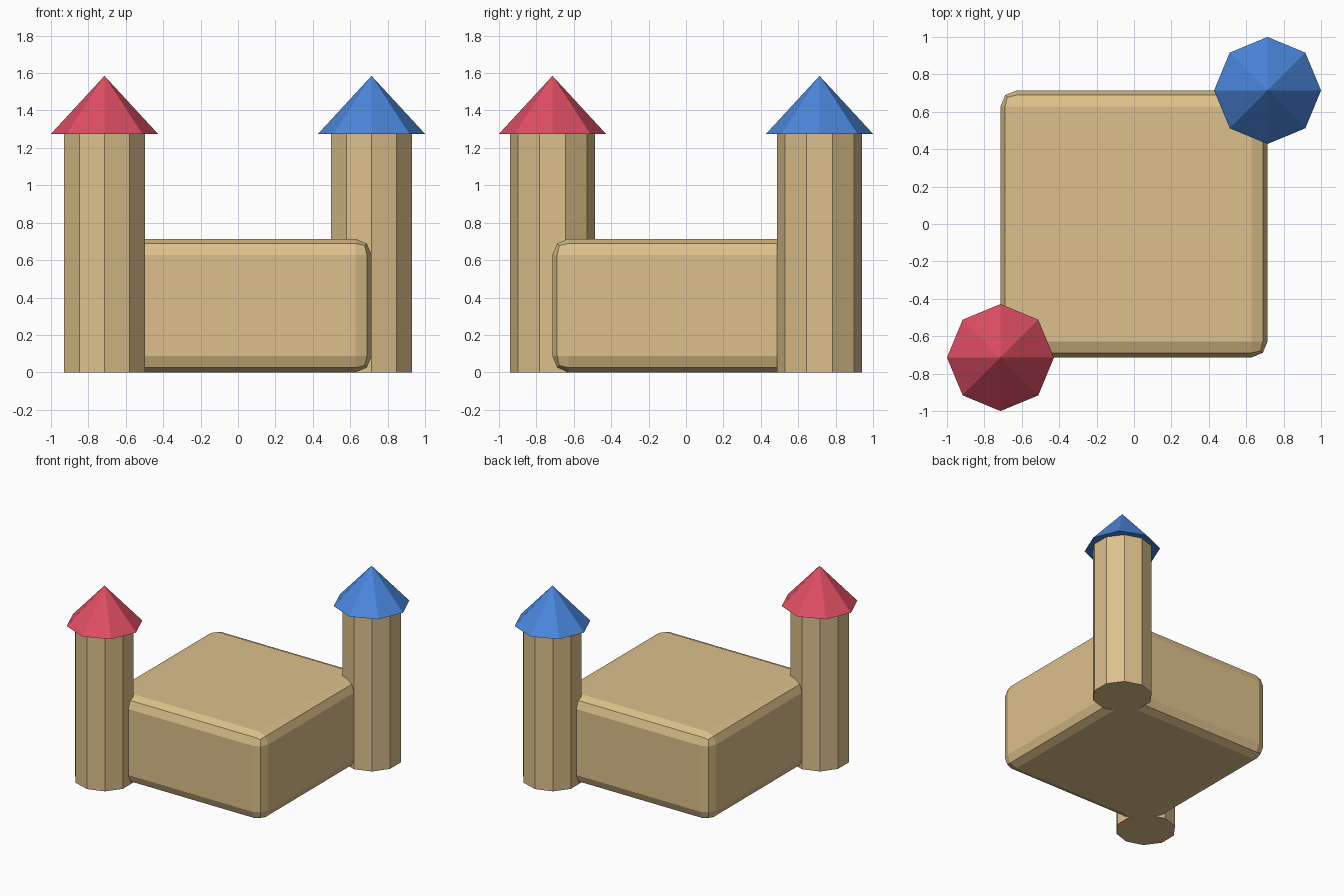
import bpy

cube = bpy.data.objects.get("Cube")
if cube:
    bpy.data.objects.remove(cube, do_unlink=True)


def make_material(name, rgb):
    mat = bpy.data.materials.new(name)
    mat.use_nodes = True
    colour = (*rgb, 1)
    mat.diffuse_color = colour
    for node in mat.node_tree.nodes:
        if node.type == 'BSDF_PRINCIPLED':
            node.inputs["Base Color"].default_value = colour
    return mat


sand = make_material("sand", (0.72, 0.53, 0.26))
red = make_material("red roof", (0.73, 0.075, 0.125))
blue = make_material("blue roof", (0.07, 0.24, 0.72))

CORNER = 0.714      # half the keep's width, also the tower centres
KEEP_HEIGHT = 0.714
TOWER_TOP = 1.275
ROOF_HEIGHT = 0.31


def finish(name, mat):
    obj = bpy.context.object
    obj.name = name
    obj.data.name = name
    obj.data.materials.append(mat)
    return obj


# Keep: a block with rounded edges
bpy.ops.mesh.primitive_cube_add(size=1, location=(0, 0, KEEP_HEIGHT / 2))
keep = finish("keep", sand)
keep.scale = (2 * CORNER, 2 * CORNER, KEEP_HEIGHT)
bpy.ops.object.transform_apply(location=False, rotation=False, scale=True)
bevel = keep.modifiers.new("rounded edges", 'BEVEL')
bevel.width = 0.086
bevel.segments = 2


# Towers with pointed roofs on two opposite corners
def tower(side, label, roof_mat):
    x = y = side * CORNER
    bpy.ops.mesh.primitive_cylinder_add(
        vertices=10, radius=0.228, depth=TOWER_TOP,
        location=(x, y, TOWER_TOP / 2))
    finish(label + "_tower", sand)
    bpy.ops.mesh.primitive_cone_add(
        vertices=8, radius1=0.286, radius2=0, depth=ROOF_HEIGHT,
        location=(x, y, TOWER_TOP + ROOF_HEIGHT / 2))
    finish(label + "_roof", roof_mat)


tower(-1, "front_right", red)
tower(1, "back_left", blue)
